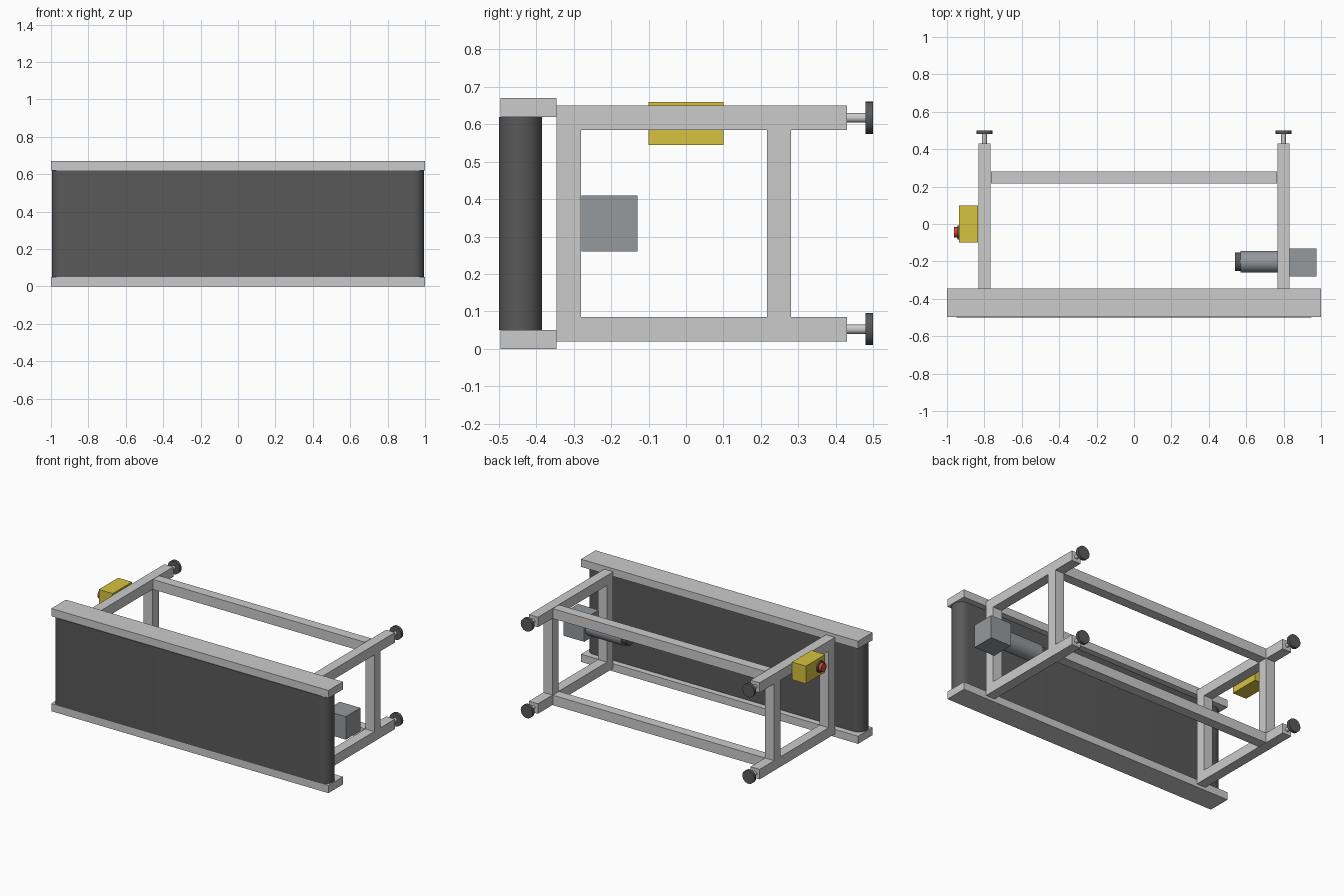
import bpy, bmesh, math
from mathutils import Matrix

if "Cube" in bpy.data.objects:
    bpy.data.objects.remove(bpy.data.objects["Cube"])


def material(name, rgb):
    m = bpy.data.materials.new(name)
    m.diffuse_color = (*rgb, 1)
    m.use_nodes = True
    m.node_tree.nodes["Principled BSDF"].inputs["Base Color"].default_value = m.diffuse_color
    return m


STEEL = material("steel", (0.6, 0.6, 0.62))
DARK = material("dark_rubber", (0.1, 0.1, 0.1))
GREY = material("motor_grey", (0.3, 0.32, 0.34))
YELLOW = material("yellow", (0.68, 0.54, 0.05))
RED = material("red", (0.65, 0.06, 0.04))


def finish(name, bm, mat, smooth=False):
    bmesh.ops.recalc_face_normals(bm, faces=bm.faces[:])
    me = bpy.data.meshes.new(name)
    bm.to_mesh(me)
    bm.free()
    me.materials.append(mat)
    ob = bpy.data.objects.new(name, me)
    bpy.context.collection.objects.link(ob)
    if smooth:
        bpy.ops.object.select_all(action='DESELECT')
        ob.select_set(True)
        bpy.context.view_layer.objects.active = ob
        bpy.ops.object.shade_smooth_by_angle(angle=math.radians(35))
    return ob


def box(name, x, y, z, mat=STEEL):
    """Box from (min, max) ranges."""
    bm = bmesh.new()
    mid = [(r[0] + r[1]) / 2 for r in (x, y, z)]
    size = [r[1] - r[0] for r in (x, y, z)]
    bmesh.ops.create_cube(bm, size=1, matrix=Matrix.Translation(mid) @ Matrix.Diagonal((*size, 1)))
    return finish(name, bm, mat)


def rod(name, centre, length, radius, axis, mat, segments=32):
    """Capped cylinder along X or Y."""
    rot = Matrix.Rotation(math.pi / 2, 4, 'Y' if axis == 'X' else 'X')
    bm = bmesh.new()
    bmesh.ops.create_cone(bm, cap_ends=True, segments=segments, radius1=radius, radius2=radius,
                          depth=length, matrix=Matrix.Translation(centre) @ rot)
    return finish(name, bm, mat, True)


# Belt: rounded-end loop standing on edge
R, END, BELT_Y = 0.0575, 0.9375, -0.4425
bm = bmesh.new()
outline = []
for side in (1, -1):
    for i in range(17):
        a = -math.pi / 2 + math.pi * i / 16
        outline.append(bm.verts.new((side * (END + R * math.cos(a)), BELT_Y + side * R * math.sin(a), 0.05)))
face = bm.faces.new(outline)
ext = bmesh.ops.extrude_face_region(bm, geom=[face])
bmesh.ops.translate(bm, vec=(0, 0, 0.57),
                    verts=[v for v in ext['geom'] if isinstance(v, bmesh.types.BMVert)])
finish("conveyor_belt", bm, DARK, True)

# Long rails along both belt edges
box("lower_side_rail", (-1, 1), (-0.496, -0.346), (0, 0.05))
box("upper_side_rail", (-1, 1), (-0.496, -0.346), (0.62, 0.67))

# Square-tube frame
W = 0.0325
levels = {"lower": 0.0525, "upper": 0.6175}
for level, z in levels.items():
    zr = (z - W, z + W)
    box(level + "_cross_bar", (-0.765, 0.765), (0.216, 0.281), zr)
    for side, x in (("left", -0.8), ("right", 0.8)):
        tag = side + "_" + level
        box(tag + "_leg", (x - W, x + W), (-0.346, 0.43), zr)
        # Levelling foot
        rod(tag + "_foot_stem", (x, 0.455, z), 0.054, 0.013, 'Y', STEEL)
        rod(tag + "_foot_pad", (x, 0.49, z), 0.02, 0.043, 'Y', DARK)

for side, x in (("left", -0.8), ("right", 0.8)):
    for place, y in (("front", -0.3135), ("back", 0.2485)):
        box(side + "_" + place + "_brace", (x - W, x + W), (y - W, y + W), (0.085, 0.585))

# Drive motor and gearbox
box("gearbox", (0.826, 0.975), (-0.28, -0.13), (0.26, 0.41), GREY)
rod("motor_body", (0.701, -0.202, 0.335), 0.262, 0.058, 'X', GREY)
rod("motor_cap", (0.556, -0.202, 0.335), 0.032, 0.05, 'X', DARK)

# Control box with stop button
box("control_box", (-0.935, -0.835), (-0.1, 0.1), (0.545, 0.66), YELLOW)
rod("button_collar", (-0.939, -0.045, 0.6025), 0.01, 0.037, 'X', DARK)
rod("stop_button", (-0.952, -0.045, 0.6025), 0.022, 0.028, 'X', RED)
